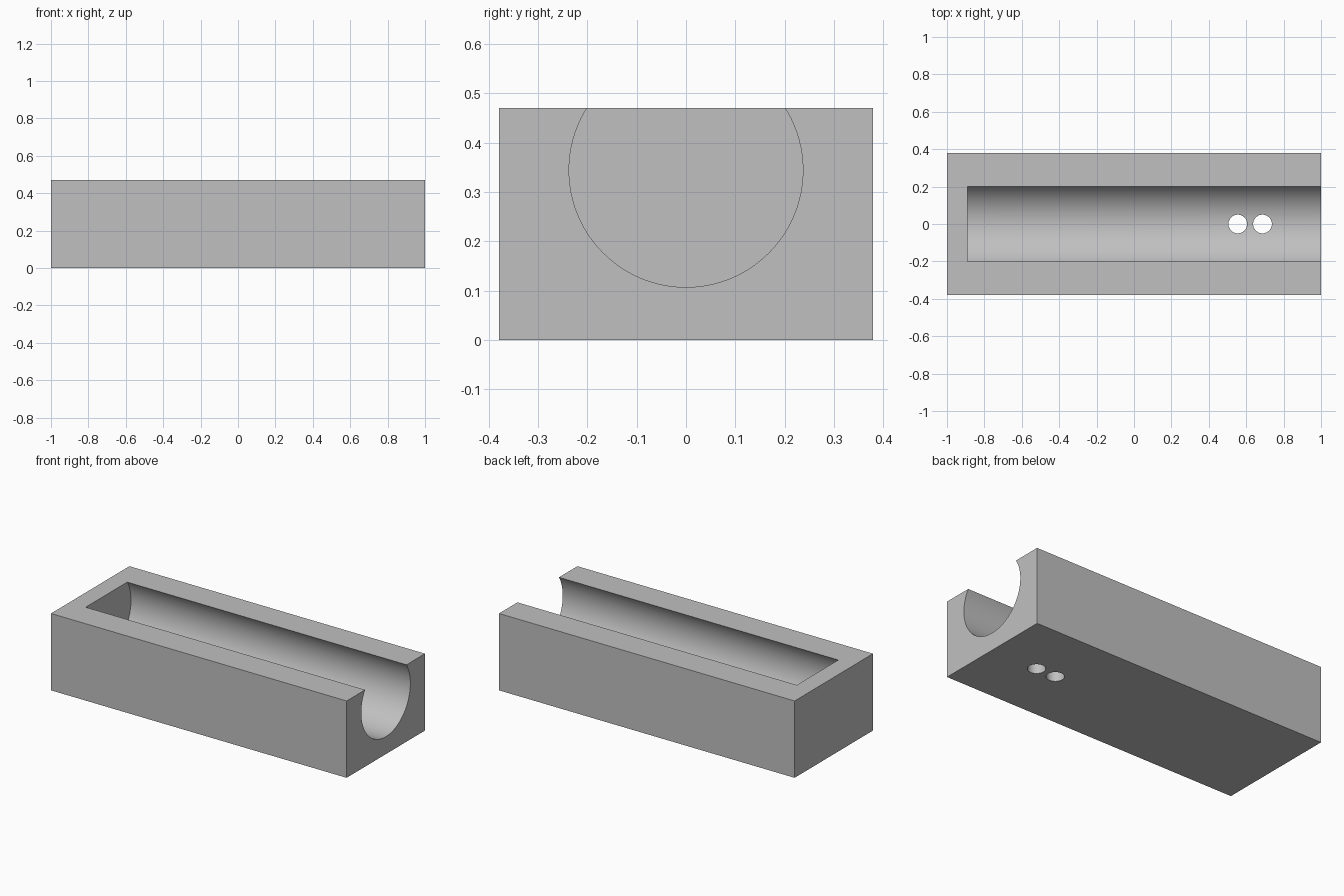
import bpy
from math import pi, radians

LENGTH, WIDTH, HEIGHT = 2.0, 0.757, 0.47
BORE_RADIUS, BORE_Z, BORE_START = 0.237, 0.344, -0.89
HOLE_RADIUS, HOLE_XS = 0.05, (0.555, 0.687)

cube = bpy.data.objects.get("Cube")
if cube:
    bpy.data.objects.remove(cube, do_unlink=True)

# Single grey material
grey = bpy.data.materials.new("plain_grey")
grey.use_nodes = True
color = (0.53, 0.53, 0.53, 1)
grey.diffuse_color = color
grey.node_tree.nodes["Principled BSDF"].inputs["Base Color"].default_value = color

# Solid block
bpy.ops.mesh.primitive_cube_add(size=1, location=(0, 0, HEIGHT / 2))
block = bpy.context.object
block.name = "trough_block"
block.scale = (LENGTH, WIDTH, HEIGHT)
bpy.ops.object.transform_apply(location=True, rotation=True, scale=True)
block.data.materials.append(grey)


def cut_cylinder(name, radius, depth, location, rotation=(0, 0, 0), sides=96):
    """Subtract a cylinder from the block."""
    bpy.ops.mesh.primitive_cylinder_add(vertices=sides, radius=radius, depth=depth,
                                        location=location, rotation=rotation)
    cutter = bpy.context.object
    cutter.name = name
    cutter.hide_render = True
    cutter.data.materials.append(grey)
    bpy.ops.object.transform_apply(location=True, rotation=True, scale=True)
    mod = block.modifiers.new(name, 'BOOLEAN')
    mod.operation = 'DIFFERENCE'
    mod.solver = 'EXACT'
    mod.object = cutter
    bpy.ops.object.select_all(action='DESELECT')
    block.select_set(True)
    bpy.context.view_layer.objects.active = block
    bpy.ops.object.modifier_apply(modifier=mod.name)
    bpy.data.objects.remove(cutter, do_unlink=True)


# Round trough, open at the top and at the +x end
end = LENGTH / 2 + 0.1
cut_cylinder("trough_cutter", BORE_RADIUS, end - BORE_START,
             ((end + BORE_START) / 2, 0, BORE_Z), (0, pi / 2, 0))

# Two drain holes through the floor
for x in HOLE_XS:
    cut_cylinder("hole_cutter", HOLE_RADIUS, 0.4, (x, 0, 0.1), sides=48)

bpy.ops.object.shade_smooth_by_angle(angle=radians(30))
